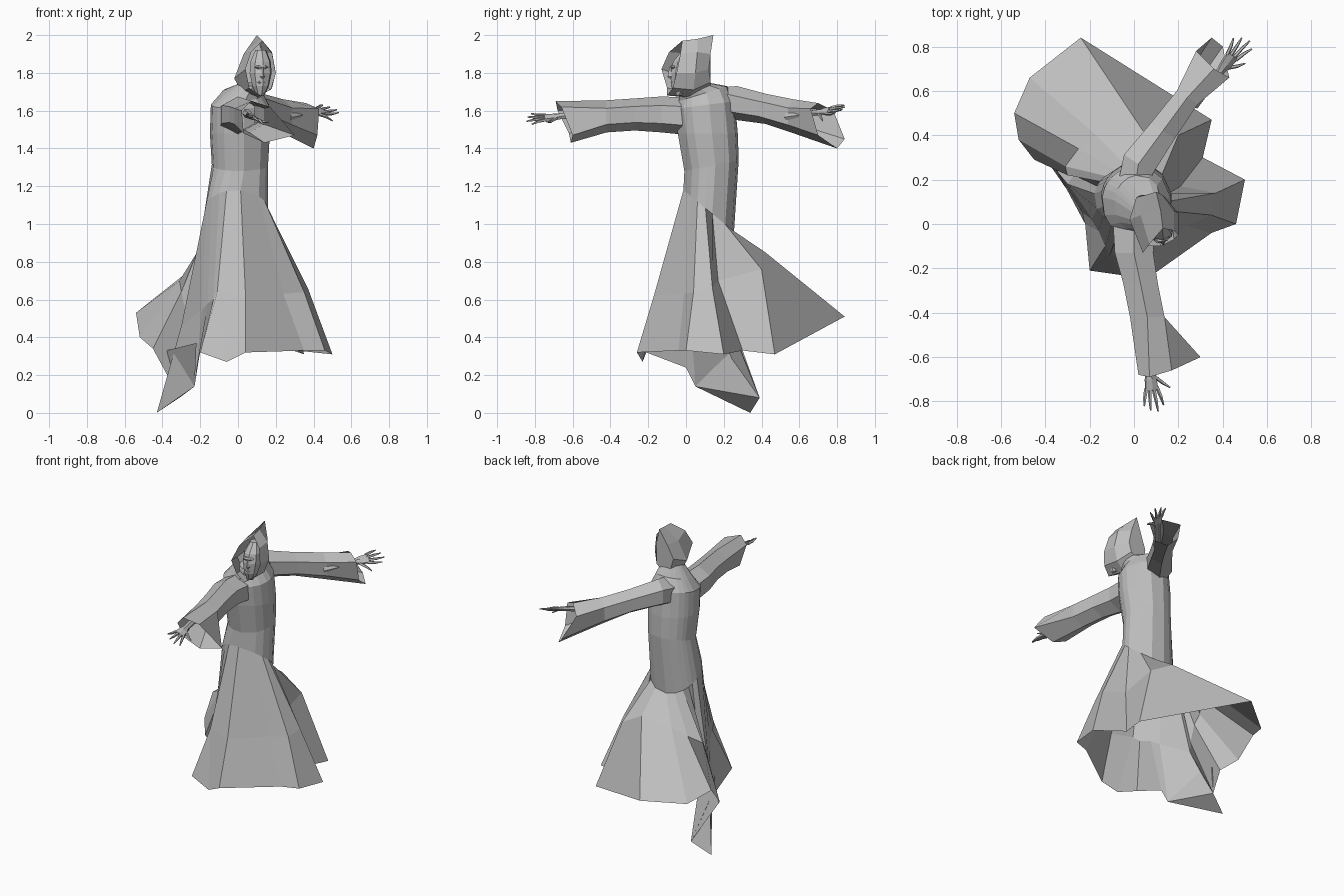
import bpy, bmesh, math
from mathutils import Vector

cube = bpy.data.objects.get("Cube")
if cube:
    bpy.data.objects.remove(cube, do_unlink=True)

CM = 0.01  # profile points below are written in hundredths of a unit

grey = bpy.data.materials.new("stone_grey")
grey.use_nodes = True
grey.diffuse_color = (0.52, 0.52, 0.52, 1)
grey.node_tree.nodes["Principled BSDF"].inputs["Base Color"].default_value = grey.diffuse_color


def finish(name, bm):
    """Turn a bmesh into a flat shaded object."""
    bmesh.ops.recalc_face_normals(bm, faces=bm.faces)
    mesh = bpy.data.meshes.new(name)
    bm.to_mesh(mesh)
    bm.free()
    mesh.materials.append(grey)
    obj = bpy.data.objects.new(name, mesh)
    bpy.context.collection.objects.link(obj)
    return obj


def add_loft(bm, rings, cap_start=False, cap_end=False):
    """Skin a list of closed rings that share one point count."""
    loops = [[bm.verts.new(Vector(p) * CM) for p in ring] for ring in rings]
    count = len(loops[0])
    for low, high in zip(loops, loops[1:]):
        for i in range(count):
            j = (i + 1) % count
            bm.faces.new((low[i], low[j], high[j], high[i]))
    if cap_start:
        bm.faces.new(loops[0])
    if cap_end:
        bm.faces.new(loops[-1])
    return loops


def oval(centre, side, up, width, height, sides=6):
    """Ring of points around a centre, starting at the top."""
    ring = []
    for i in range(sides):
        a = math.tau * i / sides
        ring.append(Vector(centre) + side * (width * math.sin(a)) + up * (height * math.cos(a)))
    return ring


# Robe: flaring pleated hem and knee line, then tilted ovals up to the neck
hem = [(-20, -21, 32), (-6, -23, 27), (4, -26, 32), (35, -4, 33), (46, 0, 33),
       (50, 20, 31), (31, 30, 33), (35, 47, 31), (-24, 84, 51), (-47, 66, 48),
       (-54, 50, 53), (-52, 38, 40), (-45, 29, 34), (-31, 39, 8), (-43, 34, 0),
       (-23, 5, 14), (-22, 0, 24)]
knee = [(-13, -10, 60), (-11, -14, 64), (4, -17, 62), (24, -1, 63), (35, 4, 64),
        (37, 14, 66), (21, 17, 70), (20, 40, 76), (4, 42, 85), (-17, 40, 82),
        (-25, 34, 76), (-31, 26, 70), (-30, 22, 64), (-27, 22, 50), (-30, 18, 46),
        (-19, 2, 55), (-16, -3, 58)]
columns = len(hem)
start = math.radians(-122)
angles = []
for i, (x, y, z) in enumerate(knee):
    own = math.atan2(y - 13, x - 1)
    if own < start - 0.1:
        own += math.tau
    angles.append((own + start + math.tau * i / columns) / 2)


def body_ring(cx, cy, rx, ry, z, tilt):
    return [(cx + rx * math.cos(a), cy + ry * math.sin(a), z + tilt * math.sin(a))
            for a in angles]


bm = bmesh.new()
loops = add_loft(bm, [
    hem, knee,
    body_ring(-1, 12, 17, 13.5, 107, -11),   # hips
    body_ring(1, 13.5, 15, 14.5, 131, 3),    # waist
    body_ring(1, 11.5, 16, 16, 148, 0),      # chest
    body_ring(1, 10, 15.5, 16, 163, 2),      # upper chest
    body_ring(2, 9, 11, 13, 169, 4),         # shoulders
    body_ring(7, 4, 7, 7, 174, 1),           # neck
], cap_end=True)
# Underside and inner wall of the trailing fold
back_tip, low_tip, front_tip = loops[0][13:16]
bm.faces.new((back_tip, front_tip, low_tip))
wall = [bm.verts.new(Vector(p) * CM) for p in ((-22, 0, 37), (-38, 30, 33))]
bm.faces.new((front_tip, back_tip, wall[1], wall[0]))
finish("robe", bm)


# Sleeves: six sided tubes ending in open bell cuffs
def sleeve(name, side, sections, cuff):
    up = Vector((0, 0, 1))
    rings = [oval((x, y, z), side, up, w, h) for x, y, z, w, h in sections]
    bm = bmesh.new()
    add_loft(bm, rings + [cuff])
    finish(name, bm)


sleeve("front_sleeve", Vector((1, 0, 0)),
       [(0, 2, 157, 11, 10), (0, -13, 158, 10, 9.5), (3, -27, 158, 9, 8.5), (6, -42, 157, 9, 8.5)],
       [(7, -69, 165), (17, -66, 162), (30, -60, 147), (14, -61, 143), (3, -62, 148), (2, -68, 160)])
sleeve("back_sleeve", Vector((0.83, -0.55, 0)),
       [(0, 14, 162, 10, 10), (2, 27, 164, 9, 9), (13, 42, 161, 7.5, 8), (24, 57, 157, 6.5, 9)],
       [(36, 70, 164), (43, 66, 161), (42, 70, 147), (40, 80, 140), (35, 84, 145), (28, 78, 160)])


# Hands: forearm, flat palm, four spread fingers and a thumb
def hand(name, wrist, forward, side):
    wrist, forward = Vector(wrist), Vector(forward).normalized()
    side = Vector(side)
    side = (side - forward * side.dot(forward)).normalized()
    up = side.cross(forward)
    bm = bmesh.new()
    palm = [(-20, 2.4, 2.4), (0, 1.9, 1.6), (4, 3, 1.5), (9, 3.6, 1)]
    add_loft(bm, [oval(wrist + forward * d, side, up, w, h) for d, w, h in palm], True, True)

    def finger(base, aim, length, bend):
        aim = aim.normalized()
        middle = base + aim * (length * 0.55)
        tip = middle + (aim + up * bend).normalized() * (length * 0.45)
        across = up.cross(aim).normalized()
        rings = [oval(p, across, up, r, r, 5)
                 for p, r in ((base, 0.95), (middle, 0.8), (tip, 0.35))]
        add_loft(bm, rings, True, True)

    for k, length in zip((-1.5, -0.5, 0.5, 1.5), (8, 10, 11, 9)):
        finger(wrist + forward * 8 + side * (k * 1.8), forward + side * (k * 0.2), length, 0.15 * k)
    finger(wrist + forward * 3 + side * 2, forward + side * 1.1, 9, -0.3)
    finish(name, bm)


hand("front_hand", (7, -66, 157), (0.12, -1, -0.08), (0.9, 0, -0.4))
hand("back_hand", (39, 69, 159), (0.62, 0.78, 0.12), (0.6, -0.5, -0.5))

# Hood: open rim, crown and a pointed back
rim = [(13, -2, 197), (18, -3, 190), (20, -5, 180), (18, -7, 172),
       (12, -10, 168), (6, -10, 172), (4, -13, 182), (7, -9, 191)]
crown = [(12, 6, 198), (18, 6, 191), (20, 5, 180), (17, 4, 171),
         (10, 2, 167), (2, 2, 170), (-2, 2, 177), (3, 4, 190)]
back = [(10, 14.5, 200), (13, 13, 190), (14, 12, 182), (13, 13, 175),
        (8, 13, 171), (3, 13, 173), (1, 12, 181), (5, 13, 190)]
bm = bmesh.new()
add_loft(bm, [rim, crown, back], cap_end=True)
finish("hood", bm)

# Face: faceted head with a tapering chin, brow and nose
side, depth = Vector((0.97, 0.22, 0)), Vector((-0.22, 0.97, 0))
bm = bmesh.new()
levels = [(168, -4, 2, 2), (173, -3, 4.5, 5), (180, -2, 6, 6.5), (186, -1, 5.5, 6), (192, 1, 3, 3)]
add_loft(bm, [oval((12, y, z), side, depth, w, d, 8) for z, y, w, d in levels], True, True)
for z, width, out in ((183, 4, 1.5), (175, 2.5, 1)):
    shape = [oval((12.5, -7, z + lift), side, depth, width * s, out * s, 5)
             for lift, s in ((-1, 0.6), (0, 1), (1, 0.6))]
    add_loft(bm, shape, True, True)
nose = [oval((13, -8, z), side, depth, r, r * 1.4, 4) for z, r in ((183, 0.5), (178, 1.3), (177, 0.5))]
add_loft(bm, nose, True, True)
finish("face", bm)
